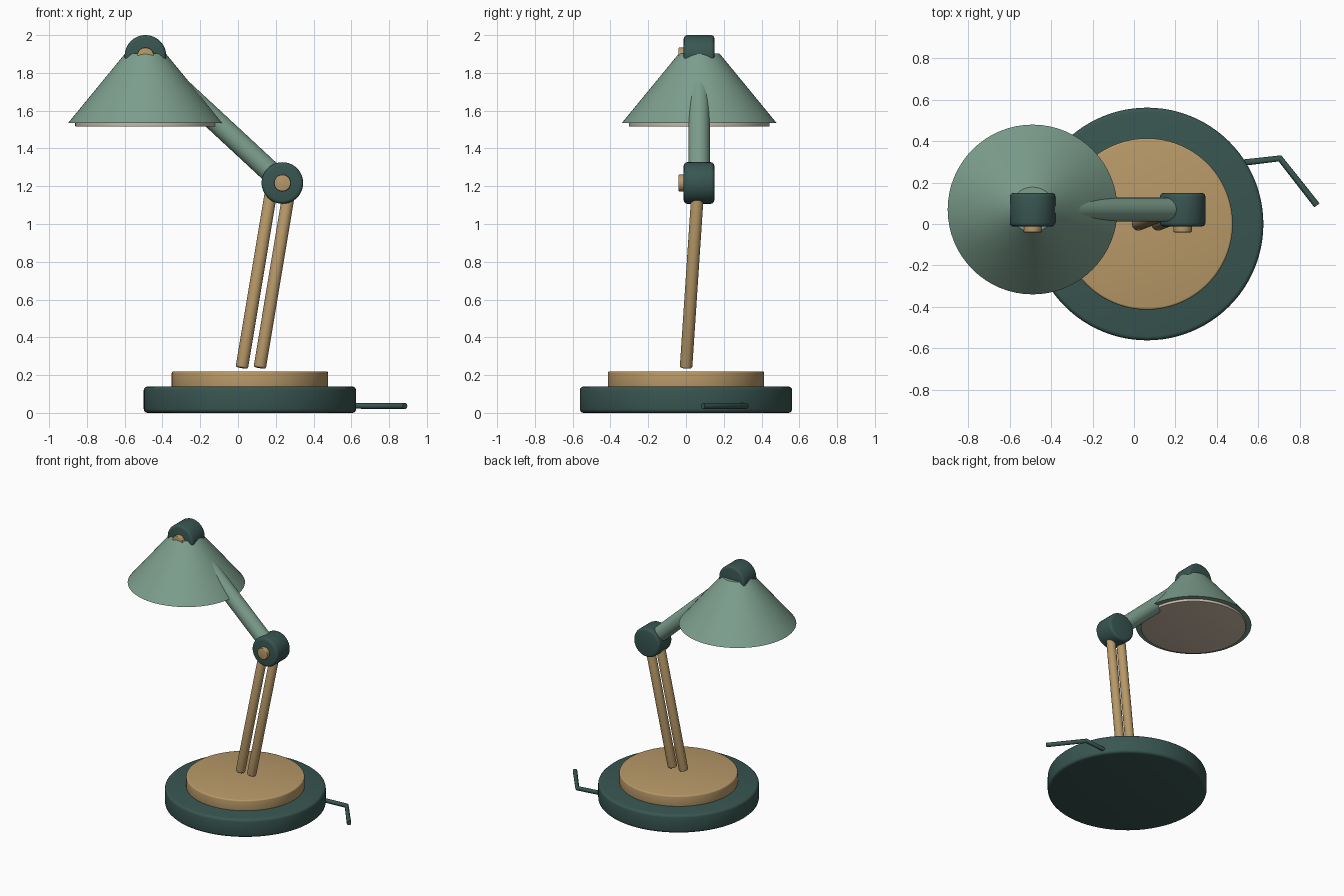
import bpy
from mathutils import Vector

if "Cube" in bpy.data.objects:
    bpy.data.objects.remove(bpy.data.objects["Cube"])


def material(name, rgb):
    m = bpy.data.materials.new(name)
    m.diffuse_color = (*rgb, 1)
    m.use_nodes = True
    m.node_tree.nodes["Principled BSDF"].inputs["Base Color"].default_value = m.diffuse_color
    return m


DARK = material("dark green", (0.040, 0.092, 0.082))
SAGE = material("sage green", (0.205, 0.347, 0.270))
WOOD = material("wood", (0.48, 0.32, 0.140))
CREAM = material("cream", (0.60, 0.49, 0.39))


def rod(name, a, b, radius, mat, end_radius=None, bevel=0.0, sides=64):
    """Round bar, disc or cone running from point a to point b."""
    a, b = Vector(a), Vector(b)
    r2 = radius if end_radius is None else end_radius
    bpy.ops.mesh.primitive_cone_add(vertices=sides, radius1=radius, radius2=r2,
                                    depth=(b - a).length, location=(a + b) / 2)
    ob = bpy.context.object
    ob.name = name
    ob.rotation_euler = (b - a).to_track_quat('Z', 'Y').to_euler()
    ob.data.materials.append(mat)
    if bevel:
        mod = ob.modifiers.new("soft_edges", 'BEVEL')
        mod.width, mod.segments = bevel, 3
        mod.limit_method, mod.angle_limit = 'ANGLE', 0.7
        bpy.ops.object.modifier_apply(modifier=mod.name)
    bpy.ops.object.shade_smooth_by_angle(angle=0.6)
    return ob


ELBOW = (0.235, 1.217)
CAP = (-0.49, 1.89)
HEAD_Y = 0.07

# Base with wooden top plate
rod("base", (0.063, 0, 0), (0.063, 0, 0.14), 0.562, DARK, bevel=0.02, sides=96)
rod("base_plate", (0.063, 0, 0.12), (0.063, 0, 0.22), 0.414, WOOD, bevel=0.01, sides=96)

# Twin wooden lower bars
for side, x in (("left", 0.020), ("right", 0.115)):
    rod("lower_bar_" + side, (x, 0, 0.238), (x + 0.160, 0.064, 1.20),
        0.033, WOOD, bevel=0.01, sides=32)

# Elbow and shade pivots, each with a wooden knob on the front
for name, (x, z) in (("elbow", ELBOW), ("shade_cap", CAP)):
    rod(name, (x, -0.012, z), (x, 0.15, z), 0.11, DARK, bevel=0.018)
    rod(name + "_knob", (x, -0.04, z), (x, 0.01, z), 0.044, WOOD, bevel=0.005, sides=32)

# Upper arm
rod("upper_arm", (ELBOW[0], HEAD_Y, ELBOW[1]), (CAP[0], HEAD_Y, CAP[1]), 0.057, SAGE)

# Shade and its diffuser
rod("shade", (CAP[0], HEAD_Y, 1.534), (CAP[0], HEAD_Y, 1.902), 0.41, SAGE, end_radius=0.108)
rod("diffuser", (CAP[0], HEAD_Y, 1.515), (CAP[0], HEAD_Y, 1.545), 0.372, CREAM, bevel=0.004)

# Power cable
curve = bpy.data.curves.new("power_cable", 'CURVE')
curve.dimensions = '3D'
curve.bevel_depth = 0.016
curve.bevel_resolution = 3
curve.use_fill_caps = True
path = [(0.42, 0.284, 0.042), (0.705, 0.317, 0.036), (0.884, 0.09, 0.036)]
spline = curve.splines.new('POLY')
spline.points.add(len(path) - 1)
for point, co in zip(spline.points, path):
    point.co = (*co, 1)
curve.materials.append(DARK)
cable = bpy.data.objects.new("power_cable", curve)
bpy.context.collection.objects.link(cable)
